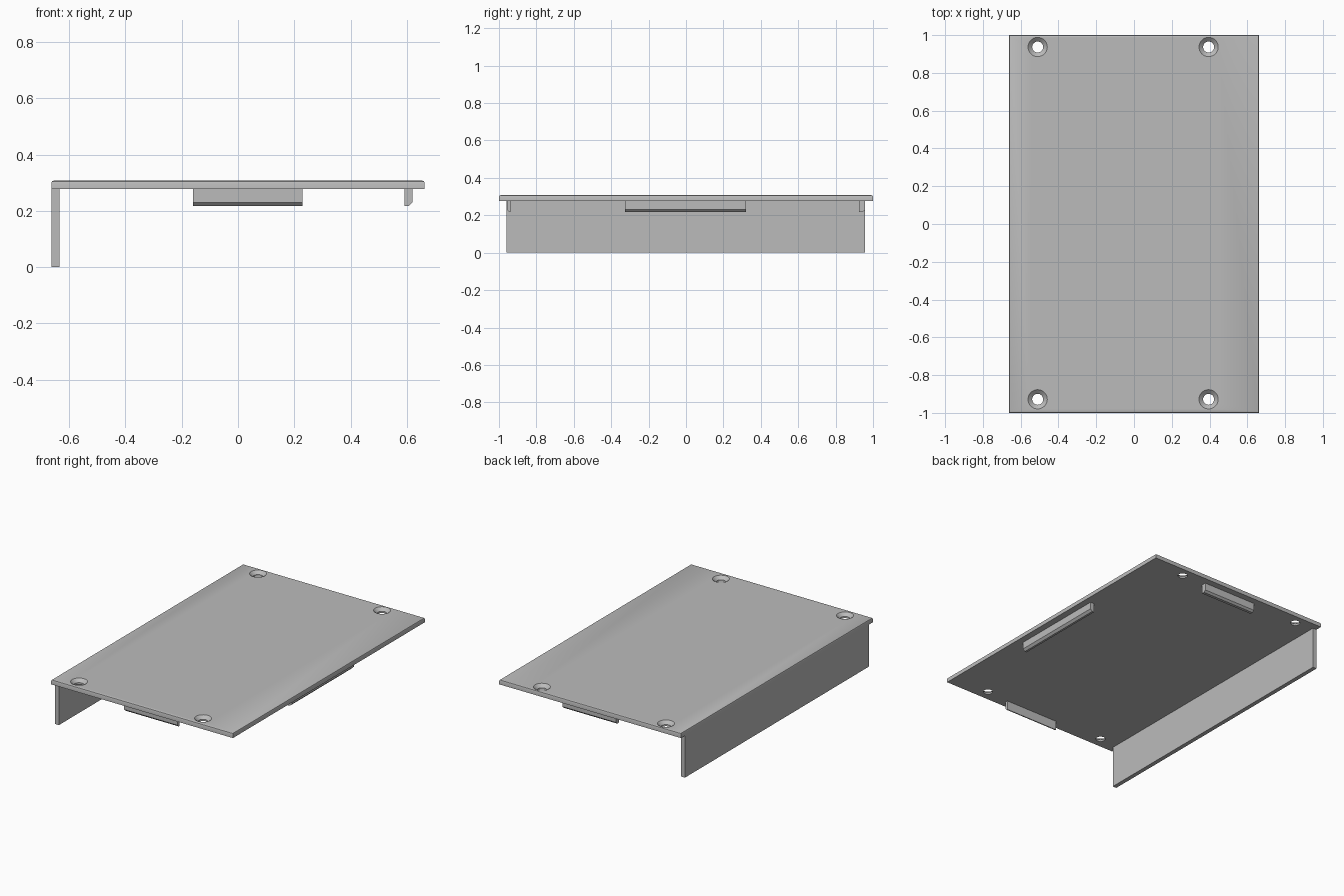
import bpy, bmesh, math

cube = bpy.data.objects.get("Cube")
if cube:
    bpy.data.objects.remove(cube, do_unlink=True)

grey = bpy.data.materials.new("plain_grey")
grey.use_nodes = True
grey.diffuse_color = (0.5, 0.5, 0.5, 1)
grey.node_tree.nodes["Principled BSDF"].inputs["Base Color"].default_value = (0.5, 0.5, 0.5, 1)

PLATE_BOTTOM, PLATE_TOP = 0.277, 0.308


def finish(name, bm):
    bmesh.ops.recalc_face_normals(bm, faces=bm.faces)
    mesh = bpy.data.meshes.new(name)
    bm.to_mesh(mesh)
    bm.free()
    mesh.materials.append(grey)
    obj = bpy.data.objects.new(name, mesh)
    bpy.context.collection.objects.link(obj)
    return obj


def box(name, low, high, pick=None, width=0, segments=1):
    """Box between two corners; edges whose centre passes pick are bevelled."""
    bm = bmesh.new()
    bmesh.ops.create_cube(bm, size=1)
    for v in bm.verts:
        v.co = [(a + b) / 2 + c * (b - a) for a, b, c in zip(low, high, v.co)]
    if pick:
        edges = [e for e in bm.edges if pick((e.verts[0].co + e.verts[1].co) / 2)]
        bmesh.ops.bevel(bm, geom=edges, offset=width, segments=segments,
                        profile=0.5, affect='EDGES')
    return finish(name, bm)


# Cover plate with softened top rim
plate = box("cover_plate", (-0.663, -1, PLATE_BOTTOM), (0.663, 1, PLATE_TOP),
            lambda c: c.z > PLATE_TOP - 0.001, 0.009, 2)

# Countersunk screw holes
bm = bmesh.new()
SIDES = 32
profile = [(0.029, 0.25), (0.029, 0.288), (0.051, PLATE_TOP), (0.053, 0.31)]
for x in (-0.51, 0.395):
    for y in (-0.928, 0.937):
        rings = [[bm.verts.new((x + r * math.cos(math.tau * i / SIDES),
                                y + r * math.sin(math.tau * i / SIDES), z))
                  for i in range(SIDES)] for r, z in profile]
        for a, b in zip(rings, rings[1:]):
            for i in range(SIDES):
                j = (i + 1) % SIDES
                bm.faces.new((a[i], a[j], b[j], b[i]))
        bm.faces.new(rings[0])
        bm.faces.new(rings[-1])
cutter = finish("screw_hole_cutter", bm)
cutter.hide_render = True
bpy.context.view_layer.objects.active = plate
cut = plate.modifiers.new("screw_holes", 'BOOLEAN')
cut.operation = 'DIFFERENCE'
cut.solver = 'EXACT'
cut.object = cutter
bpy.ops.object.modifier_apply(modifier=cut.name)
bpy.data.objects.remove(cutter, do_unlink=True)

bpy.ops.object.select_all(action='DESELECT')
plate.select_set(True)
bpy.ops.object.shade_smooth_by_angle(angle=math.radians(25))

# Side wall hanging from the plate
box("side_wall", (-0.663, -0.96, 0), (-0.635, 0.958, PLATE_BOTTOM))

# Locating tabs, chamfered along the lower outer edge
TAB_BOTTOM = 0.217
box("front_tab", (-0.16, -0.957, TAB_BOTTOM), (0.23, -0.938, PLATE_BOTTOM),
    lambda c: c.z < TAB_BOTTOM + 0.001 and c.y < -0.95, 0.012)
box("back_tab", (-0.16, 0.926, TAB_BOTTOM), (0.23, 0.957, PLATE_BOTTOM),
    lambda c: c.z < TAB_BOTTOM + 0.001 and c.y > 0.95, 0.012)
box("left_tab", (0.592, -0.325, TAB_BOTTOM), (0.62, 0.322, PLATE_BOTTOM),
    lambda c: c.z < TAB_BOTTOM + 0.001 and c.x > 0.61, 0.014)
